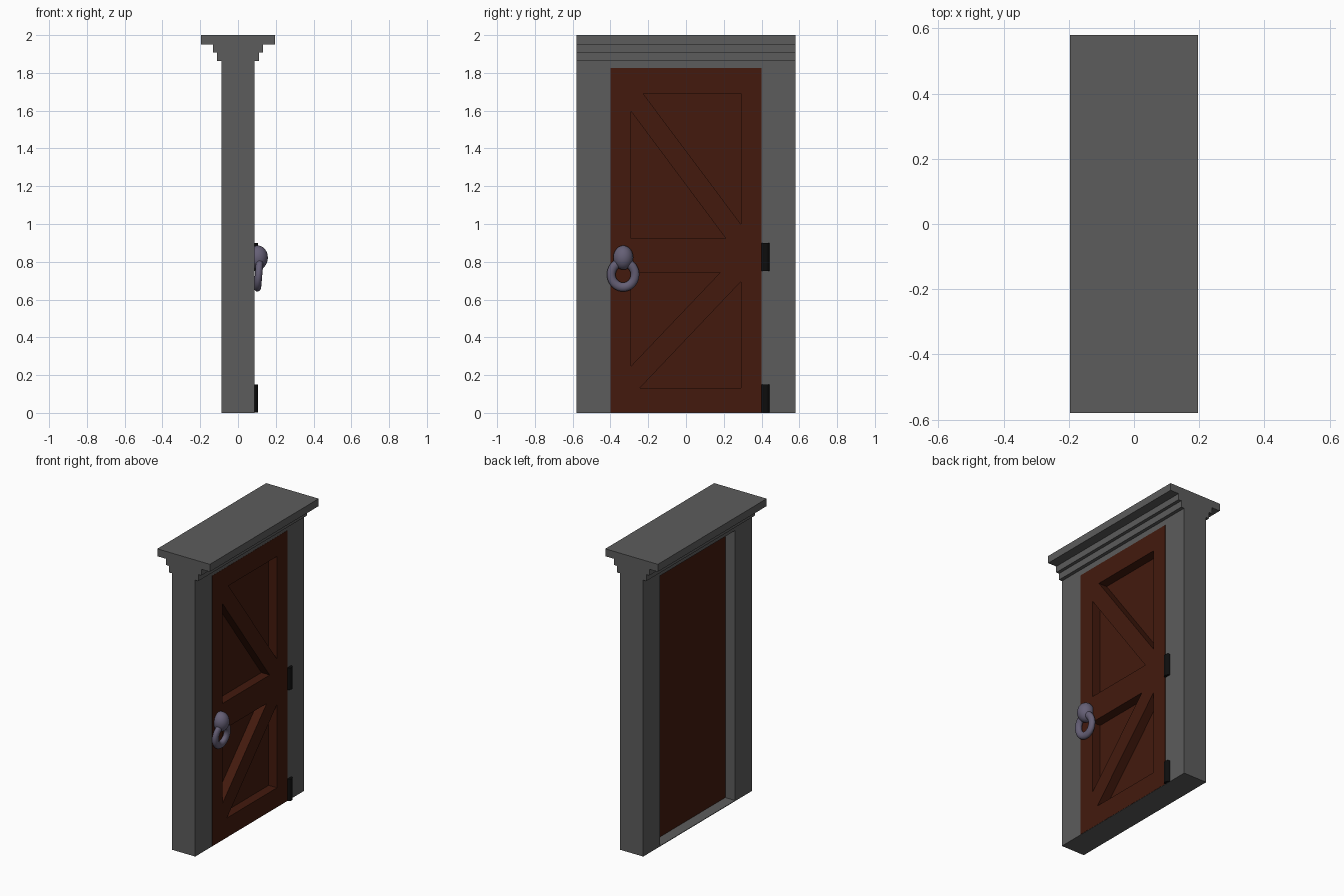
import bpy, bmesh
from math import radians
from mathutils import Vector

if "Cube" in bpy.data.objects:
    bpy.data.objects.remove(bpy.data.objects["Cube"])


def material(name, rgb):
    m = bpy.data.materials.new(name)
    m.diffuse_color = (*rgb, 1)
    m.use_nodes = True
    m.node_tree.nodes["Principled BSDF"].inputs["Base Color"].default_value = m.diffuse_color
    return m


STONE = material("stone", (0.107, 0.107, 0.107))
WOOD = material("wood", (0.056, 0.010, 0.004))
IRON = material("iron", (0.004, 0.004, 0.004))
METAL = material("metal", (0.13, 0.115, 0.18))


def prism(name, points, offset, mat=None):
    """Solid made by sweeping a flat outline along an offset vector."""
    bm = bmesh.new()
    face = bm.faces.new([bm.verts.new(p) for p in points])
    new = bmesh.ops.extrude_face_region(bm, geom=[face])["geom"]
    bmesh.ops.translate(bm, vec=Vector(offset),
                        verts=[g for g in new if isinstance(g, bmesh.types.BMVert)])
    bmesh.ops.recalc_face_normals(bm, faces=bm.faces)
    mesh = bpy.data.meshes.new(name)
    bm.to_mesh(mesh)
    bm.free()
    if mat:
        mesh.materials.append(mat)
    obj = bpy.data.objects.new(name, mesh)
    bpy.context.collection.objects.link(obj)
    return obj


def slab(name, x0, x1, yz, mat=None):
    return prism(name, [(x0, y, z) for y, z in yz], (x1 - x0, 0, 0), mat)


def rect(y0, y1, z0, z1):
    return [(y0, z0), (y1, z0), (y1, z1), (y0, z1)]


def cut(obj, cutter):
    mod = obj.modifiers.new("cut", 'BOOLEAN')
    mod.operation = 'DIFFERENCE'
    mod.solver = 'EXACT'
    mod.object = cutter
    bpy.context.view_layer.objects.active = obj
    bpy.ops.object.modifier_apply(modifier=mod.name)
    bpy.data.objects.remove(cutter)


def finish(name, mat):
    obj = bpy.context.object
    obj.name = name
    obj.data.materials.append(mat)
    bpy.ops.object.shade_smooth_by_angle(angle=radians(40))
    return obj


# Stone frame with stepped cornice, one profile swept across the width
half = [(0.087, 0), (0.087, 1.864), (0.11, 1.864), (0.11, 1.908),
        (0.132, 1.908), (0.132, 1.95), (0.196, 1.95), (0.196, 2.0)]
profile = half + [(-x, z) for x, z in reversed(half)]
frame = prism("door_frame", [(x, -0.58, z) for x, z in profile], (0, 1.16, 0), STONE)
cut(frame, slab("opening_cutter", -0.3, 0.3, rect(-0.4, 0.4, 0.004, 1.825)))

# Wooden door, flush with the front and recessed at the back
door = slab("door", -0.013, 0.088, rect(-0.4, 0.4, 0.002, 1.825), WOOD)
panels = [
    [(-0.228, 1.692), (0.29, 1.692), (0.29, 1.0)],
    [(-0.29, 1.595), (-0.29, 0.922), (0.212, 0.922)],
    [(-0.29, 0.742), (0.18, 0.742), (-0.29, 0.249)],
    [(0.29, 0.694), (0.29, 0.132), (-0.244, 0.132)],
]
for tri in panels:
    cut(door, slab("panel_cutter", 0.026, 0.2, tri))

# Hinges
for label, z in (("lower", 0.075), ("upper", 0.825)):
    bpy.ops.mesh.primitive_cylinder_add(vertices=16, radius=0.0225, depth=0.148,
                                        location=(0.084, 0.421, z))
    finish(label + "_hinge", IRON)

# Knob and ring pull
bpy.ops.mesh.primitive_uv_sphere_add(segments=32, ring_count=16, radius=1,
                                     location=(0.105, -0.332, 0.822))
bpy.context.object.scale = (0.053, 0.053, 0.064)
finish("knob", METAL)

bpy.ops.mesh.primitive_torus_add(major_segments=48, minor_segments=16,
                                 major_radius=0.063, minor_radius=0.023,
                                 location=(0.109, -0.333, 0.732),
                                 rotation=(0, radians(95), 0))
bpy.context.object.scale = (1.05, 1.0, 0.85)
finish("ring_pull", METAL)
